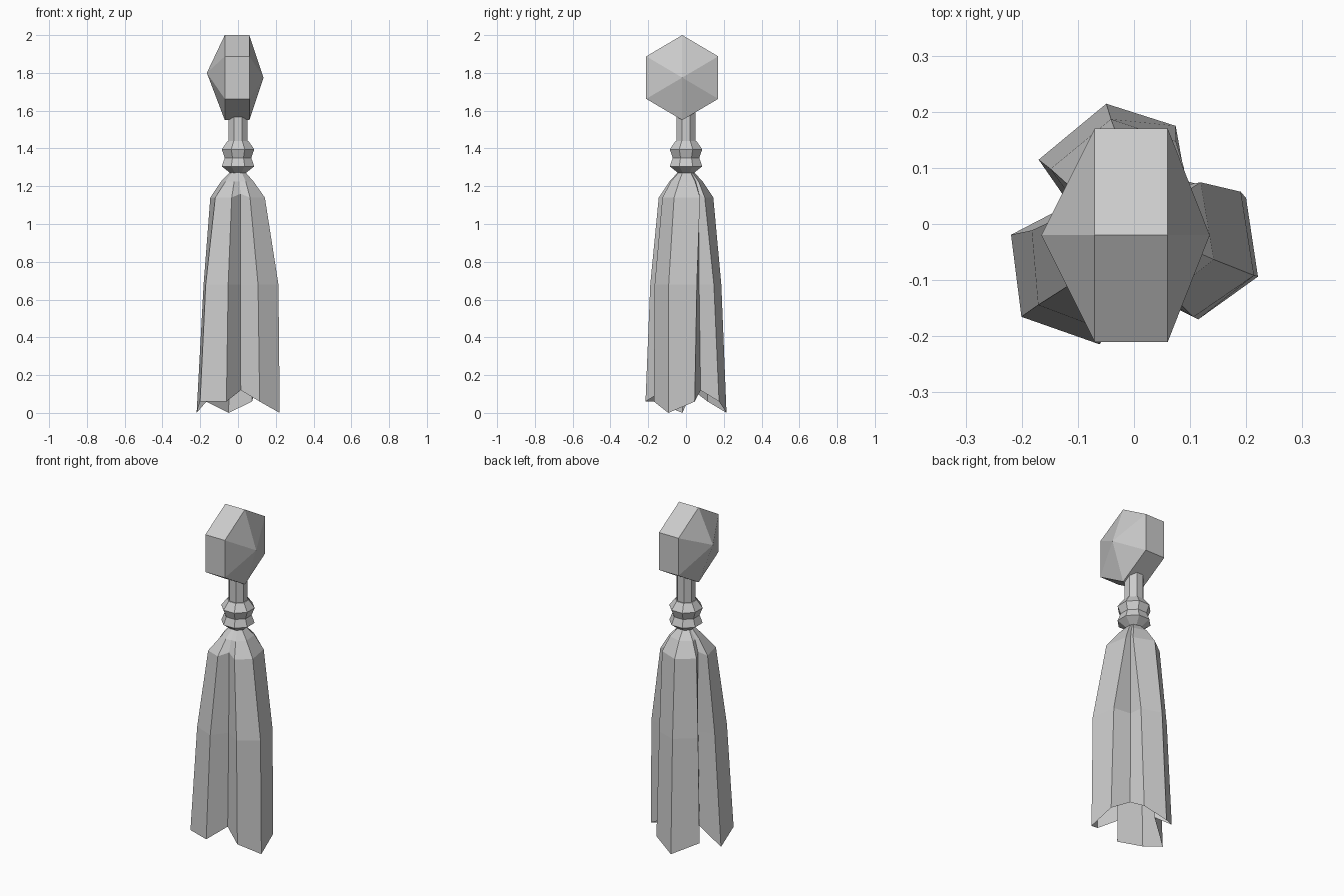
import bpy
from math import cos, sin, pi, radians

cube = bpy.data.objects.get("Cube")
if cube:
    bpy.data.objects.remove(cube)

grey = bpy.data.materials.new("plain_grey")
grey.use_nodes = True
COLOUR = (0.6, 0.6, 0.6, 1)
grey.diffuse_color = COLOUR
grey.node_tree.nodes["Principled BSDF"].inputs["Base Color"].default_value = COLOUR


def make_part(name, rings, cap_start=False, cap_end=False):
    """Bridge equal-length rings of points; a one-point ring makes a tip."""
    verts, faces, starts = [], [], []
    for ring in rings:
        starts.append(len(verts))
        verts += ring
    for k in range(len(rings) - 1):
        a, b = starts[k], starts[k + 1]
        n, m = len(rings[k]), len(rings[k + 1])
        for i in range(max(n, m)):
            j = (i + 1) % max(n, m)
            if n == 1:
                faces.append((a, b + j, b + i))
            elif m == 1:
                faces.append((a + i, a + j, b))
            else:
                faces.append((a + i, a + j, b + j, b + i))
    if cap_start:
        faces.append(tuple(reversed(range(len(rings[0])))))
    if cap_end:
        faces.append(tuple(range(starts[-1], len(verts))))
    mesh = bpy.data.meshes.new(name)
    mesh.from_pydata(verts, [], faces)
    mesh.materials.append(grey)
    obj = bpy.data.objects.new(name, mesh)
    bpy.context.collection.objects.link(obj)
    return obj


def polar(angle, r, z):
    return (r * cos(radians(angle)), r * sin(radians(angle)), z)


def circle(r, z, sides=8):
    return [polar((i + 0.5) * 360 / sides, r, z) for i in range(sides)]


# Faceted bead: hexagonal slab with a shallow cone on each side
def hexagon(x):
    return [(x, -0.02 + 0.22 * sin(i * pi / 3), 1.775 + 0.225 * cos(i * pi / 3))
            for i in reversed(range(6))]


make_part("bead", [[(-0.165, -0.02, 1.8)], hexagon(-0.07), hexagon(0.06),
                   [(0.135, -0.02, 1.775)]])

# Neck and ribbed collar
make_part("neck", [circle(0.054, 1.43), circle(0.054, 1.6)], True, True)
make_part("collar", [circle(r, z) for r, z in (
    (0.045, 1.27), (0.093, 1.305), (0.076, 1.35), (0.093, 1.395), (0.06, 1.44))],
    True, True)

# Skirt columns: hem angle, hem radius, hem height, shoulder angle, knee scale
columns = [
    (13, 0.205, 0.06, 32, 0.97), (40, 0.12, 0.12, 40, 0.9),
    (67, 0.19, 0.06, 48, 0.87), (103, 0.22, 0, 100, 0.87), (146, 0.205, 0.06, 149, 0.87),
    (163, 0.12, 0.12, 163, 0.9),
    (185, 0.22, 0, 178, 0.83), (219.5, 0.26, 0.06, 223, 0.86), (254, 0.223, 0.06, 257, 0.88),
    (277, 0.12, 0.12, 277, 0.9),
    (304, 0.205, 0.06, 297, 0.96), (337, 0.24, 0, 336, 0.97),
]
hem, knee, shoulder, crown, top = [], [], [], [], []
for angle, r, z, upper, scale in columns:
    valley = z > 0.1
    hem.append(polar(angle, r, z))
    knee.append(polar(angle * 0.8 + upper * 0.2, r * scale, 0.68))
    shoulder.append(polar(upper, 0.105 if valley else 0.05 + r * 0.44, 1.16 if valley else 1.14))
    crown.append(polar(upper, 0.08 if valley else 0.09, 1.225))
    top.append(polar(upper, 0.042, 1.275))
make_part("tassel_skirt", [hem, knee, shoulder, crown, top], cap_end=True)
